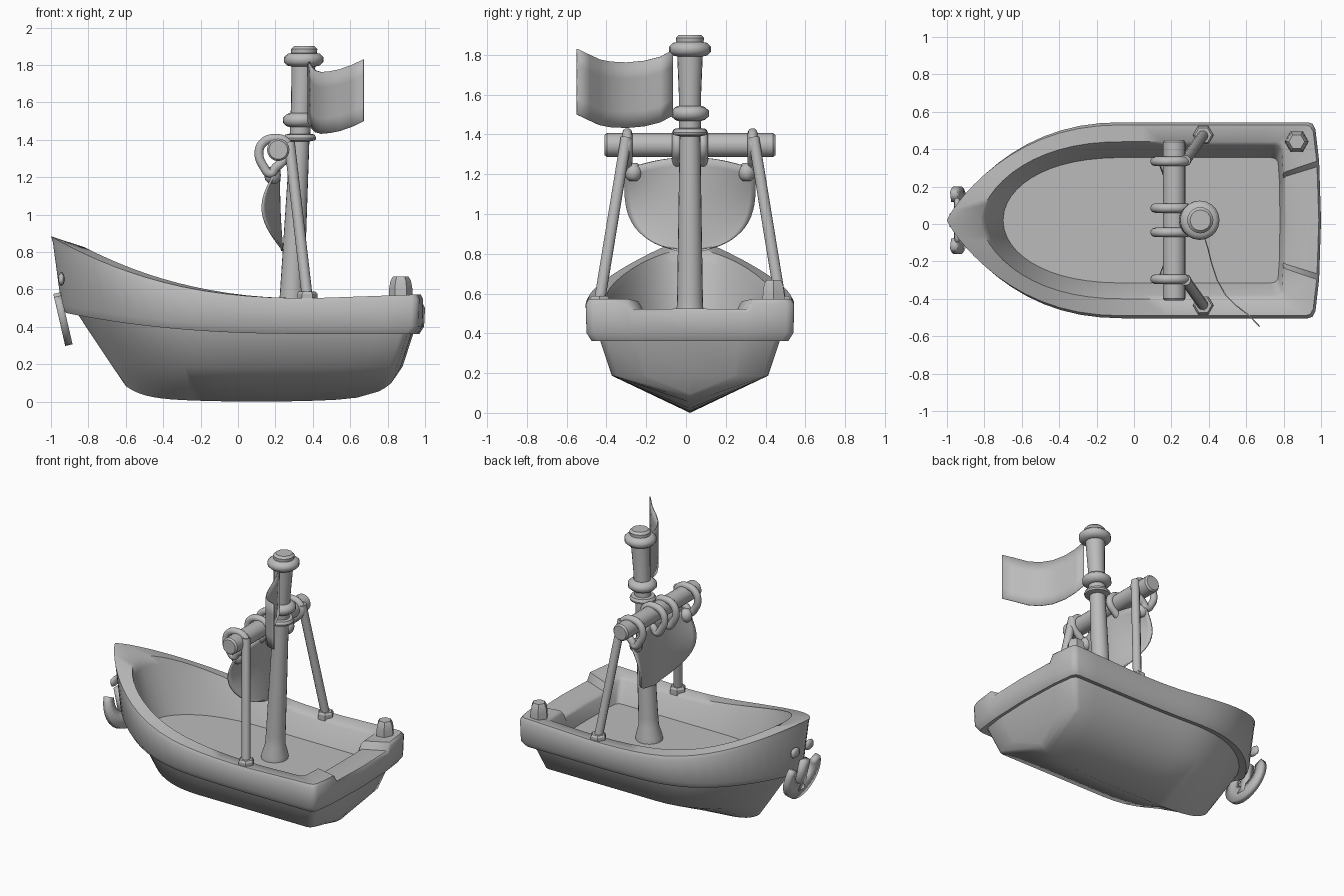
import bpy, bmesh, math
from mathutils import Vector

if "Cube" in bpy.data.objects:
    bpy.data.objects.remove(bpy.data.objects["Cube"])

MID = 0.02  # y of the boat's centre plane
grey = bpy.data.materials.new("plain_grey")
grey.use_nodes = True
grey.diffuse_color = (0.5, 0.5, 0.5, 1)
grey.node_tree.nodes["Principled BSDF"].inputs["Base Color"].default_value = (0.5, 0.5, 0.5, 1)


def finish(obj, angle=35):
    obj.data.materials.clear()
    obj.data.materials.append(grey)
    bpy.ops.object.select_all(action='DESELECT')
    obj.select_set(True)
    bpy.context.view_layer.objects.active = obj
    bpy.ops.object.shade_smooth_by_angle(angle=math.radians(angle))
    return obj


def loft(name, rings, cap_start=False, cap_end=False, closed=True, angle=35):
    bm = bmesh.new()
    vs = [[bm.verts.new(p) for p in ring] for ring in rings]
    n = len(vs[0])
    for a, b in zip(vs, vs[1:]):
        for i in range(n if closed else n - 1):
            j = (i + 1) % n
            bm.faces.new((a[i], a[j], b[j], b[i]))
    if cap_start:
        bm.faces.new(vs[0])
    if cap_end:
        bm.faces.new(vs[-1])
    bmesh.ops.remove_doubles(bm, verts=bm.verts, dist=0.0005)
    bmesh.ops.recalc_face_normals(bm, faces=bm.faces)
    me = bpy.data.meshes.new(name)
    bm.to_mesh(me)
    bm.free()
    obj = bpy.data.objects.new(name, me)
    bpy.context.collection.objects.link(obj)
    return finish(obj, angle)


def lathe(name, profile, sides=20, place=lambda x, y, z: (x, y, z), angle=35):
    rings = [[place(r * math.cos(k * math.tau / sides), r * math.sin(k * math.tau / sides), z)
              for k in range(sides)] for r, z in profile]
    return loft(name, rings, True, True, angle=angle)


def tube(name, points, radius, cyclic=False):
    cu = bpy.data.curves.new(name, 'CURVE')
    cu.dimensions = '3D'
    cu.bevel_depth, cu.bevel_resolution, cu.resolution_u = radius, 3, 6
    cu.use_fill_caps = True
    sp = cu.splines.new('BEZIER')
    sp.bezier_points.add(len(points) - 1)
    for bp, p in zip(sp.bezier_points, points):
        bp.co = p
        bp.handle_left_type = bp.handle_right_type = 'AUTO'
    sp.use_cyclic_u = cyclic
    obj = bpy.data.objects.new(name, cu)
    bpy.context.collection.objects.link(obj)
    bpy.ops.object.select_all(action='DESELECT')
    obj.select_set(True)
    bpy.context.view_layer.objects.active = obj
    bpy.ops.object.convert(target='MESH')
    return finish(bpy.context.view_layer.objects.active, 50)


# Hull: plan outlines stacked from the keel over the rail and down to the deck
def rail_z(x, y=1):
    z = 0.553 + 0.146 * max(0.4 - x, 0) ** 2.43 + 0.035 * max(x - 0.4, 0)
    return z - 0.05 if x > 0.7 and abs(y) < 0.30 else z


def band_z(x):
    return 0.362 + 0.1 * (max(0.4 - x, 0) / 1.26) ** 2.4


def keel_z(x, y):
    q = abs((x - 0.1) / 0.72)
    return 0.025 * q ** 2 + 0.075 * q ** 8


def outline(bow, stern, width, height, power=0.85, bulge=0.025):
    half, steps, full = [], 22, -0.05
    side_end = stern - bulge - 0.045
    for i in range(steps):
        x = bow + (side_end - bow) * (i / (steps - 1)) ** 1.8
        p = min((x - bow) / (full - bow), 1)
        half.append((x, width * (1 - (1 - p) ** 2.3) ** power))
    half += [(side_end + 0.025, width * 0.985), (side_end + 0.04, width * 0.93),
             (stern - bulge * 0.45, width * 0.62), (stern - bulge * 0.38, width * 0.56), (stern, 0)]
    loop = half + [(x, -y) for x, y in reversed(half[1:-1])]
    return [(x, y + MID, height(x, y)) for x, y in loop]


loft("hull", [
    outline(-0.60, 0.82, 0, keel_z),
    outline(-0.68, 0.88, 0.393, lambda x, y: 0.187 + 0.03 * min(x, 0) ** 2),
    outline(-0.86, 0.94, 0.455, lambda x, y: band_z(x) + 0.01),
    outline(-0.92, 0.97, 0.495, lambda x, y: band_z(x)),
    outline(-0.945, 0.995, 0.52, lambda x, y: band_z(x) + 0.04),
    outline(-0.99, 1.0, 0.524, lambda x, y: rail_z(x, y / 1.05) - 0.025),
    outline(-1.0, 0.988, 0.510, lambda x, y: rail_z(x, y)),
    outline(-0.82, 0.815, 0.42, lambda x, y: rail_z(x - 0.08, y * 1.2) - 0.004, 0.6, 0.005),
    outline(-0.785, 0.80, 0.40, lambda x, y: rail_z(x - 0.03, y * 1.26) - 0.025, 0.5, 0.005),
    outline(-0.70, 0.78, 0.335, lambda x, y: 0.40, 0.5, 0.005),
], cap_end=True, angle=52)


# Leaning mast with collars
def lean(x, y, z):
    return (x + 0.28 + 0.05 * (z - 0.4), y + MID, z)


lathe("mast", [(0.09, 0.39), (0.088, 0.43), (0.068, 0.5), (0.065, 0.57), (0.052, 1.39), (0.052, 1.44)], place=lean)
lathe("mast_collar", [(0.05, 1.39), (0.085, 1.398), (0.088, 1.41), (0.078, 1.428), (0.05, 1.432)], place=lean)
lathe("upper_mast", [(0.055, 1.42), (0.056, 1.6), (0.066, 1.84)], place=lean)
for name, z, r in (("lower_ring", 1.505, 0.095), ("upper_ring", 1.828, 0.105)):
    lathe(name, [(0.06, z - 0.037), (r - 0.02, z - 0.032), (r, z - 0.014), (r, z + 0.014),
                 (r - 0.02, z + 0.032), (0.06, z + 0.037)], place=lean, angle=50)
lathe("mast_cap", [(0.068, 1.85), (0.07, 1.885), (0.055, 1.9)], place=lean)

# Yard across the mast
lathe("yard", [(0.05, -0.43), (0.06, -0.418), (0.06, 0.418), (0.05, 0.43)],
      place=lambda x, y, z: (x + 0.215, z + MID, y + 1.346))

# Stays with feet, straps and knots, on both sides
strap = [(0.28, 1.34), (0.255, 1.39), (0.2, 1.407), (0.135, 1.385), (0.112, 1.325),
         (0.135, 1.26), (0.175, 1.22), (0.2, 1.25), (0.23, 1.275)]
for side, name in ((1, "left"), (-1, "right")):
    foot = Vector((0.37, MID + side * 0.455, 0.56))
    top = Vector((0.275, MID + side * 0.32, 1.385))
    tube(name + "_stay", [foot, top], 0.029)
    lathe(name + "_stay_foot", [(0.055, 0.53), (0.055, 0.575), (0.045, 0.588)], 6,
          lambda x, y, z: (x + foot.x, y + foot.y, z), 20)
    for part, y in (("outer", 0.315), ("inner", 0.065)):
        tube(f"{name}_{part}_strap", [(x, MID + side * y, z) for x, z in strap], 0.025, True)
    lathe(name + "_knot", [(0.02, -0.045), (0.04, -0.025), (0.045, 0), (0.04, 0.025), (0.02, 0.045)], 8,
          lambda x, y, z: (x + 0.185, y + MID + side * 0.285, z + 1.21), 50)
    lathe(name + "_bow_stud", [(0.012, -0.04), (0.03, -0.03), (0.036, 0), (0.03, 0.03), (0.012, 0.04)], 10,
          lambda x, y, z: (x * 0.5 - 0.945, z + MID + side * 0.08, y + 0.655), 60)


def sheet(name, rows, thickness):
    obj = loft(name, rows, closed=False, angle=50)
    mod = obj.modifiers.new("thickness", 'SOLIDIFY')
    mod.thickness, mod.offset = thickness, 0
    return obj


# Billowing half-round sail, its sides blown toward the bow
rows = []
for i in range(19):
    v = math.sin(math.pi / 2 * i / 18)
    half = max(0.33 * (1 - v ** 3.5) ** 0.5, 0.04)
    row = []
    for k in range(25):
        u = k / 12 - 1
        belly = math.sin(math.pi * v) * (0.1 + 0.9 * abs(u) ** 1.4) + 0.3 * (1 - v) * u * u
        top_curve = 0.03 * (1 - v) * (1 - 2.2 * u * u)
        row.append((0.222 + 0.015 * v - 0.085 * belly, MID + u * half,
                    1.255 - 0.45 * v + top_curve + 0.01 * v * u * u))
    rows.append(row)
sheet("sail", rows, 0.012)

# Waving flag
path = [(0.375, -0.065), (0.395, -0.13), (0.415, -0.21), (0.445, -0.30), (0.49, -0.38),
        (0.545, -0.435), (0.61, -0.485), (0.672, -0.548)]
tops = [1.825, 1.79, 1.77, 1.762, 1.766, 1.777, 1.80, 1.83]
sheet("flag", [[(x, y, z - 0.33 * t / 4) for t in range(5)] for (x, y), z in zip(path, tops)], 0.006)

# Mooring post on the stern corner
lathe("mooring_post", [(0.064, 0.55), (0.062, 0.605), (0.055, 0.645), (0.042, 0.668)], 6,
      lambda x, y, z: (x + 0.87, y + 0.44, z), 25)


# Anchor hung flat against the bow, leaning back toward the keel
def anchor_point(y, z):
    return (-0.906 - (z - 0.31) * 0.23, MID + y, z)


arc = []
for k in range(19):
    a = math.pi * (-0.15 + 1.3 * k / 18)
    w = 0.03 + 0.028 * math.sin(math.pi * k / 18)
    arc.append([anchor_point(r * math.cos(a), 0.49 - 0.95 * r * math.sin(a)) for r in (0.14 - w, 0.14 + w)])
sheet("anchor_flukes", arc, 0.04)
sheet("anchor_shank", [[anchor_point(s * 0.035, z) for s in (-1, 1)] for z in (0.36, 0.47, 0.58)], 0.04)
